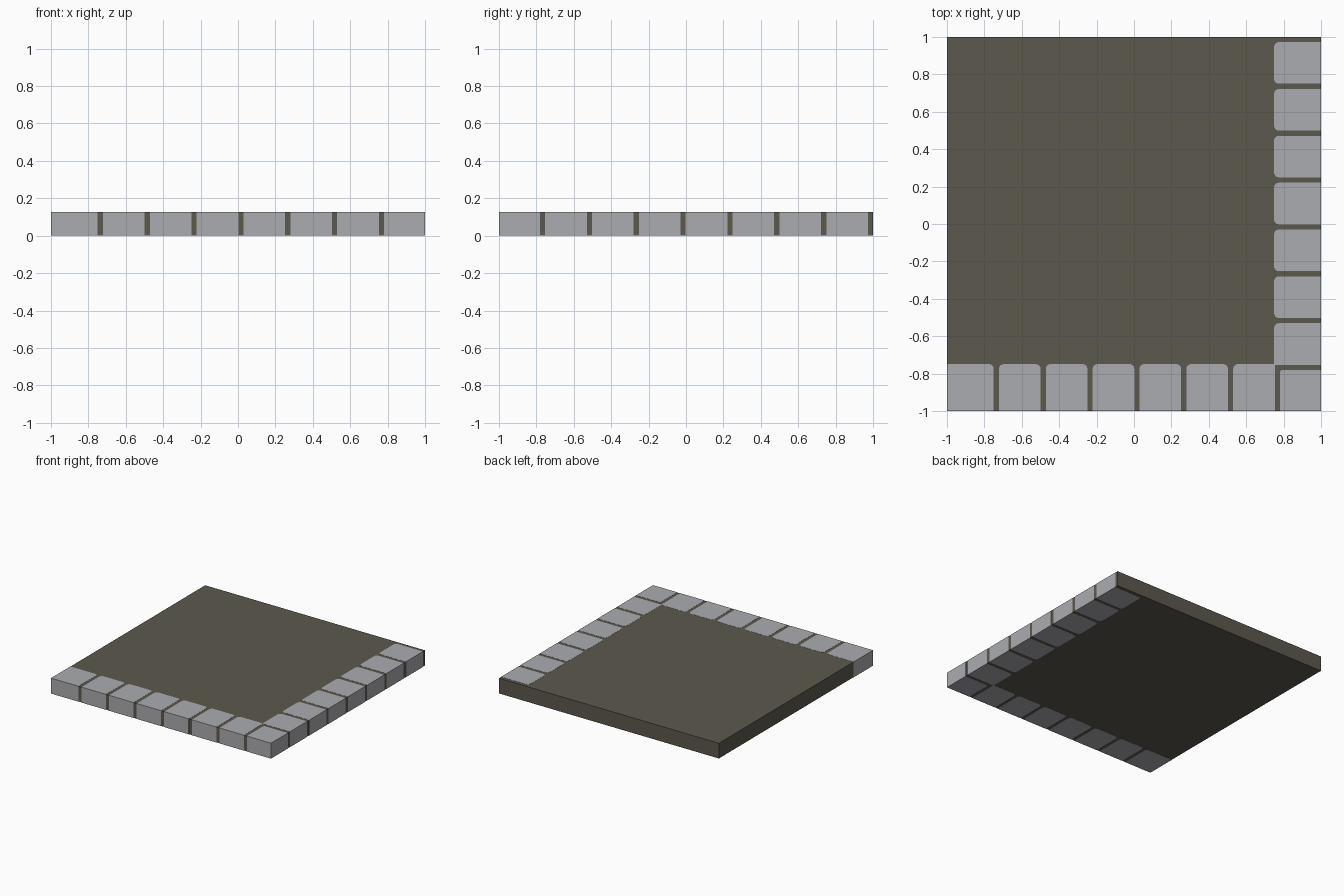
import bpy, bmesh, math

if "Cube" in bpy.data.objects:
    bpy.data.objects.remove(bpy.data.objects["Cube"])

HEIGHT = 0.127      # thickness of the whole tile
INNER = 0.749       # distance of the kerb's inner edge from the centre
PITCH, GAP = 0.2505, 0.028
LIP = 0.001         # the stones sit almost flush with the slab


def material(name, rgb):
    m = bpy.data.materials.new(name)
    m.diffuse_color = (*rgb, 1.0)
    m.use_nodes = True
    m.node_tree.nodes["Principled BSDF"].inputs["Base Color"].default_value = m.diffuse_color
    return m


asphalt = material("dark_brown_asphalt", (0.107, 0.098, 0.076))
stone = material("pale_grey_stone", (0.41, 0.413, 0.435))


def prism(name, outline, z0, z1, mat):
    """Extrude a flat outline from z0 up to z1."""
    bm = bmesh.new()
    face = bm.faces.new([bm.verts.new((x, y, z0)) for x, y in outline])
    new = bmesh.ops.extrude_face_region(bm, geom=[face])["geom"]
    top = [v for v in new if isinstance(v, bmesh.types.BMVert)]
    bmesh.ops.translate(bm, vec=(0, 0, z1 - z0), verts=top)
    bmesh.ops.recalc_face_normals(bm, faces=bm.faces[:])
    mesh = bpy.data.meshes.new(name)
    bm.to_mesh(mesh)
    bm.free()
    mesh.materials.append(mat)
    obj = bpy.data.objects.new(name, mesh)
    bpy.context.collection.objects.link(obj)
    return obj


def stone_outline(a, b, depth, r_left, r_right):
    """Stone from a to b along the front edge, inner corners rounded."""
    pts = [(a, -1.0), (b, -1.0)]
    for cx, r, start in ((b - r_right, r_right, 0), (a + r_left, r_left, 90)):
        cy = depth - r
        if r == 0:
            pts.append((cx, cy))
            continue
        for i in range(5):
            t = math.radians(start + 90 * i / 4)
            pts.append((cx + r * math.cos(t), cy + r * math.sin(t)))
    return pts


# paved slab, showing in the joints between the stones
e = 1 - LIP
prism("road_slab", [(-e, -e), (e, -e), (e, 1), (-e, 1)], LIP, HEIGHT - LIP, asphalt)

# kerb stones: the side row is the front row mirrored across the diagonal
for row in ("front", "side"):
    for k in range(7):
        end = -0.75 + PITCH * k
        begin = end - PITCH + GAP
        r_left = 0.025
        if row == "front" and k == 0:
            begin, r_left = -1.0, 0.0      # first stone is cut by the tile edge
        r_right = 0.0 if k == 6 else 0.025
        pts = stone_outline(begin, end, -INNER, r_left, r_right)
        if row == "side":
            pts = [(-y, -x) for x, y in pts]
        prism(f"{row}_kerb_stone_{k + 1}", pts, 0, HEIGHT, stone)

# square corner stone
prism("corner_kerb_stone", stone_outline(0.781, 1.0, -0.781, 0.012, 0.0), 0, HEIGHT, stone)
